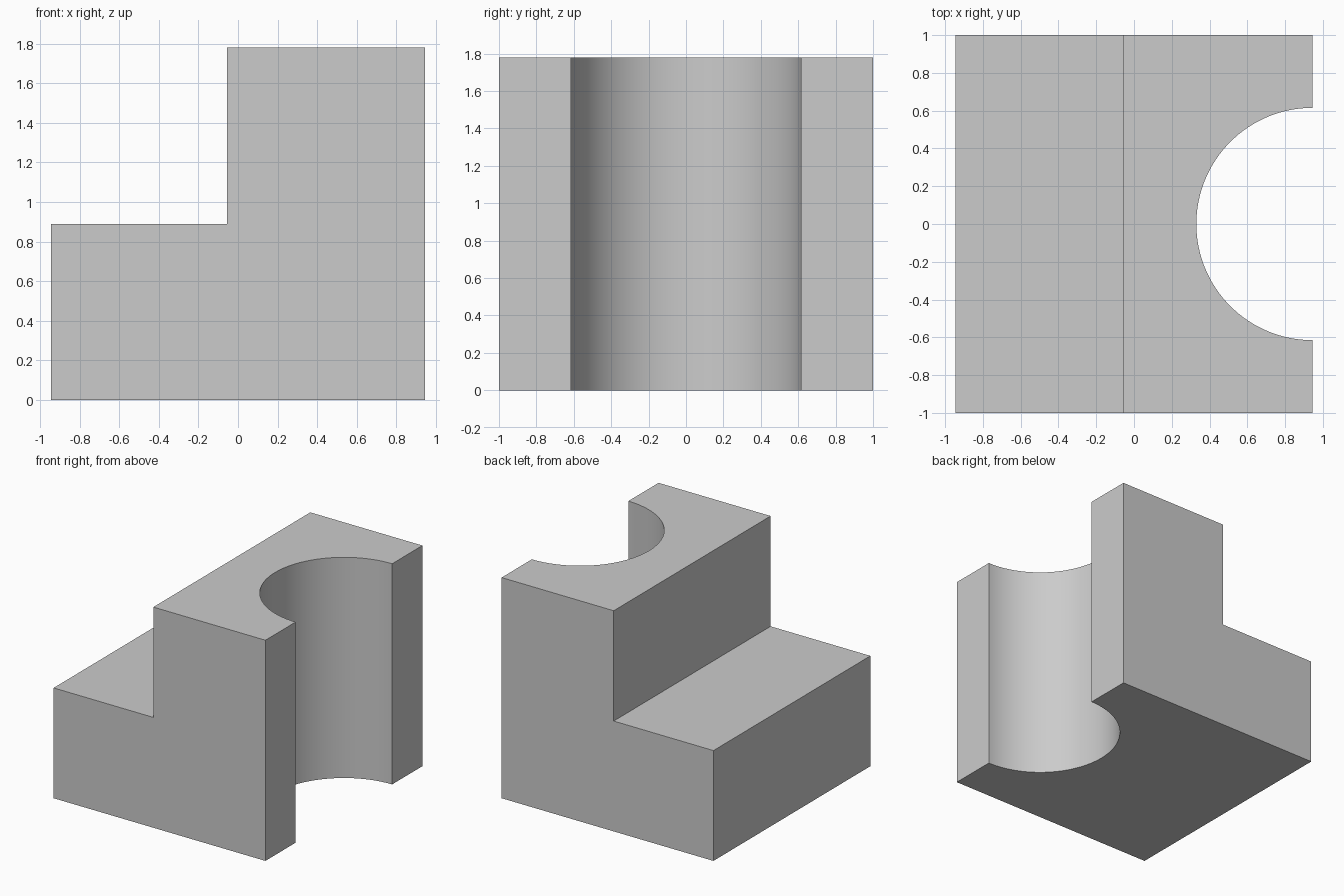
import bpy
import bmesh

WIDTH, DEPTH, HEIGHT = 1.89, 2.0, 1.78
STEP_X, STEP_Z = -0.055, 0.89
BORE_RADIUS = 0.615
HALF = WIDTH / 2

default_cube = bpy.data.objects.get("Cube")
if default_cube:
    bpy.data.objects.remove(default_cube, do_unlink=True)


def add_object(name, bm):
    bmesh.ops.recalc_face_normals(bm, faces=bm.faces)
    mesh = bpy.data.meshes.new(name)
    bm.to_mesh(mesh)
    bm.free()
    obj = bpy.data.objects.new(name, mesh)
    bpy.context.collection.objects.link(obj)
    return obj


# Plain grey material
grey = bpy.data.materials.new("plain_grey")
grey.use_nodes = True
colour = (0.6, 0.6, 0.6, 1)
grey.diffuse_color = colour
for node in grey.node_tree.nodes:
    if node.type == "BSDF_PRINCIPLED":
        node.inputs["Base Color"].default_value = colour

# Stepped block: L-shaped side profile extruded along y
profile = [(-HALF, 0), (HALF, 0), (HALF, HEIGHT),
           (STEP_X, HEIGHT), (STEP_X, STEP_Z), (-HALF, STEP_Z)]
bm = bmesh.new()
face = bm.faces.new([bm.verts.new((x, -DEPTH / 2, z)) for x, z in profile])
extruded = bmesh.ops.extrude_face_region(bm, geom=[face])["geom"]
bmesh.ops.translate(bm, vec=(0, DEPTH, 0),
                    verts=[v for v in extruded if isinstance(v, bmesh.types.BMVert)])
block = add_object("stepped_block", bm)
block.data.materials.append(grey)

# Upright cutter centred on the right face
bm = bmesh.new()
bmesh.ops.create_cone(bm, cap_ends=True, segments=128, radius1=BORE_RADIUS,
                      radius2=BORE_RADIUS, depth=HEIGHT * 2)
cutter = add_object("bore_cutter", bm)
cutter.data.materials.append(grey)
cutter.location = (HALF, 0, HEIGHT / 2)
cutter.hide_render = True

# Cut the half-round channel, then discard the cutter
channel = block.modifiers.new("half_round_channel", "BOOLEAN")
channel.operation = "DIFFERENCE"
channel.solver = "EXACT"
channel.object = cutter
for obj in bpy.context.selected_objects:
    obj.select_set(False)
bpy.context.view_layer.objects.active = block
block.select_set(True)
bpy.ops.object.modifier_apply(modifier=channel.name)
bpy.data.objects.remove(cutter, do_unlink=True)

# Smooth channel wall with crisp block edges
bpy.ops.object.shade_smooth_by_angle(angle=0.5)
